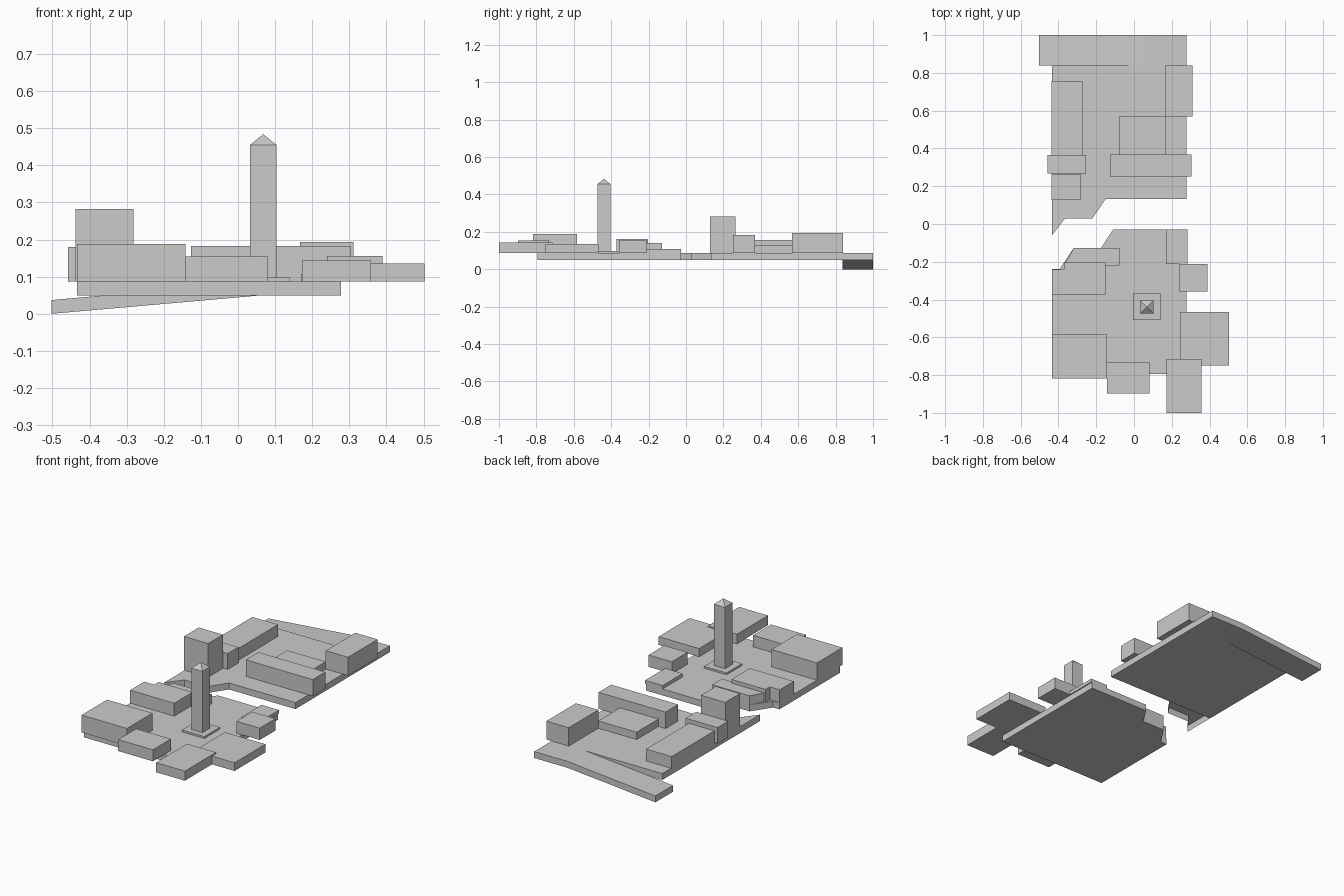
import bpy, bmesh
from mathutils import Vector

if "Cube" in bpy.data.objects:
    bpy.data.objects.remove(bpy.data.objects["Cube"])

LOW, TOP = 0.0495, 0.087  # underside and top of the ground slabs


def prism(name, points, offset):
    """Extrude a closed planar outline along an offset vector."""
    bm = bmesh.new()
    face = bm.faces.new([bm.verts.new(p) for p in points])
    ext = bmesh.ops.extrude_face_region(bm, geom=[face], use_keep_orig=True)
    moved = [g for g in ext["geom"] if isinstance(g, bmesh.types.BMVert)]
    bmesh.ops.translate(bm, verts=moved, vec=Vector(offset))
    bmesh.ops.recalc_face_normals(bm, faces=bm.faces)
    mesh = bpy.data.meshes.new(name)
    bm.to_mesh(mesh)
    bm.free()
    obj = bpy.data.objects.new(name, mesh)
    bpy.context.collection.objects.link(obj)
    return obj


def slab(name, outline, z0, z1):
    return prism(name, [(x, y, z0) for x, y in outline], (0, 0, z1 - z0))


def block(name, x0, x1, y0, y1, z1, z0=TOP):
    return slab(name, [(x0, y0), (x1, y0), (x1, y1), (x0, y1)], z0, z1)


# Ground slabs on both sides of the channel
slab("front_ground", [(-0.434, -0.795), (0.277, -0.795), (0.277, -0.028), (-0.11, -0.028),
                      (-0.175, -0.128), (-0.32, -0.128), (-0.394, -0.239),
                      (-0.434, -0.239)], LOW, TOP)
back = slab("back_ground", [(-0.434, -0.06), (-0.365, 0.03), (-0.22, 0.03), (-0.15, 0.133),
                            (0.277, 0.133), (0.277, 0.838), (-0.434, 0.838)], LOW, TOP)

# The quay tip of the back slab is open below: its underside stops at a straight edge
bm = bmesh.new()
bm.from_mesh(back.data)
under = [f for f in bm.faces if f.normal.z < -0.9]
ring = [v.co.copy() for v in under[0].verts if v.co.y > 0.1] + [Vector((-0.434, 0.133, LOW))]
bmesh.ops.delete(bm, geom=under, context='FACES_ONLY')
cx, cy = 0.0, 0.5
ring.sort(key=lambda p: -Vector((p.x - cx, p.y - cy)).angle_signed(Vector((1, 0))))
bm.faces.new([bm.verts.new(p) for p in ring])
bm.to_mesh(back.data)
bm.free()

# Back strip that slopes down to the left
ramp = [(-0.503, 0.0), (0.06, LOW), (0.277, LOW), (0.277, TOP), (0.06, TOP), (-0.503, 0.037)]
prism("ramp", [(x, 0.838, z) for x, z in ramp], (0, 0.162, 0))

# Front side buildings
slab("corner_building", [(-0.434, -0.372), (-0.15, -0.372), (-0.15, -0.203), (-0.37, -0.203),
                         (-0.37, -0.242), (-0.434, -0.242)], TOP, 0.162)
slab("channel_building", [(-0.37, -0.22), (-0.078, -0.22), (-0.078, -0.128),
                          (-0.32, -0.128)], TOP, 0.14)
block("low_building", 0.17, 0.283, -0.212, -0.028, 0.107)
block("east_building", 0.24, 0.39, -0.357, -0.212, 0.156)
block("east_hall", 0.243, 0.503, -0.75, -0.467, 0.135)
block("south_east_hall", 0.172, 0.358, -1.0, -0.714, 0.143)
block("south_building", -0.143, 0.081, -0.898, -0.733, 0.154)
block("south_west_hall", -0.434, -0.142, -0.818, -0.584, 0.188)

# Back side buildings
block("tall_building", -0.438, -0.282, 0.128, 0.264, 0.283)
block("cross_building", -0.458, -0.253, 0.267, 0.364, 0.18)
block("long_west_building", -0.438, -0.273, 0.364, 0.757, 0.156)
block("long_south_building", -0.126, 0.305, 0.252, 0.368, 0.183)
block("courtyard_building", -0.08, 0.167, 0.368, 0.568, 0.13)
block("north_east_hall", 0.167, 0.311, 0.568, 0.84, 0.194)

# Tower: plinth, shaft and pyramid roof
block("tower_plinth", -0.005, 0.14, -0.509, -0.366, 0.098)
block("tower_shaft", 0.032, 0.104, -0.474, -0.404, 0.455, 0.098)
roof = block("tower_roof", 0.032, 0.104, -0.474, -0.404, 0.484, 0.455)
bm = bmesh.new()
bm.from_mesh(roof.data)
bmesh.ops.pointmerge(bm, verts=[v for v in bm.verts if v.co.z > 0.47],
                     merge_co=(0.068, -0.439, 0.484))
bm.to_mesh(roof.data)
bm.free()
